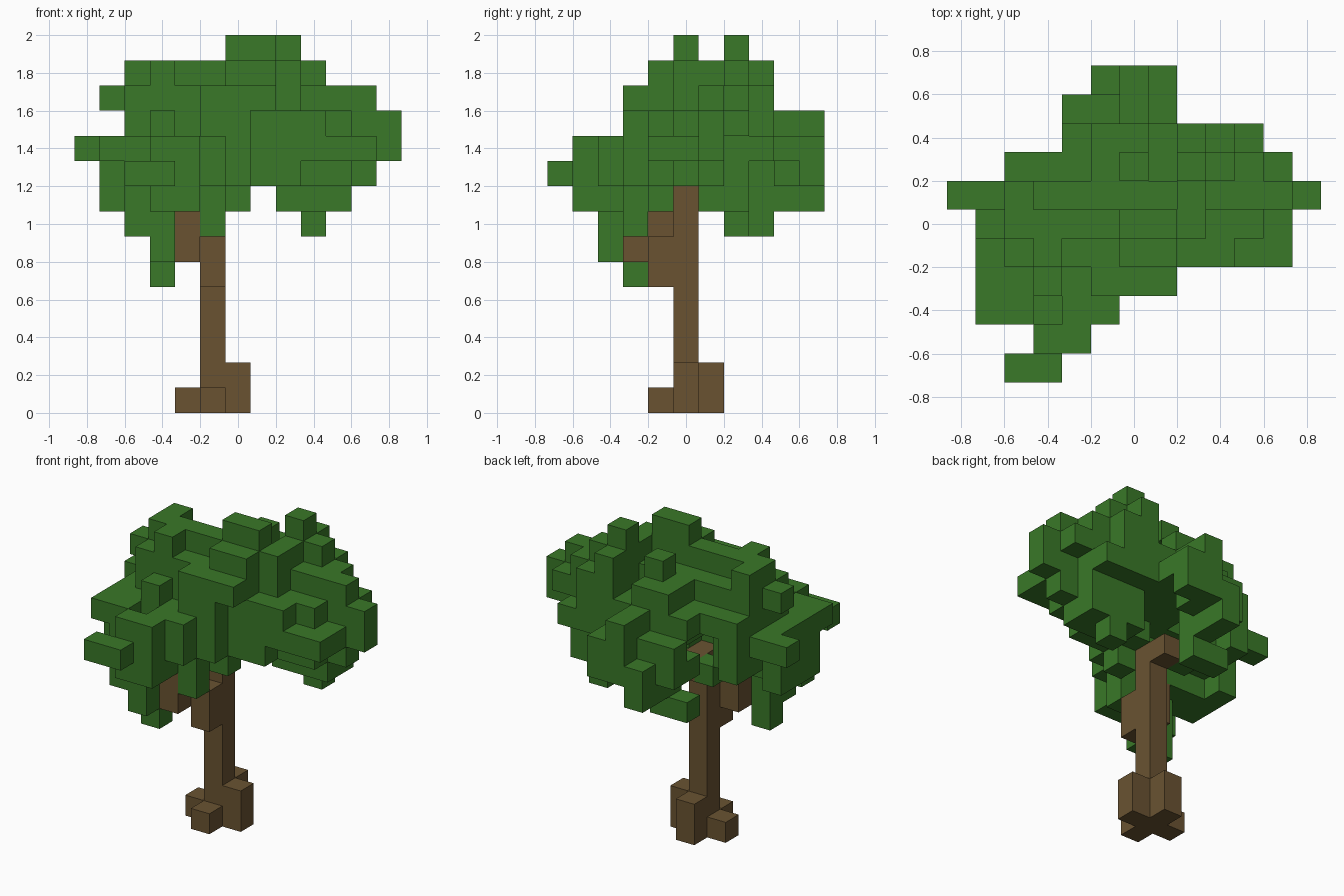
import bpy
import bmesh
import math
from mathutils import Vector

default_cube = bpy.data.objects.get("Cube")
if default_cube:
    bpy.data.objects.remove(default_cube, do_unlink=True)

CELL = 2 / 15
DIRECTIONS = [Vector(d) for d in ((1, 0, 0), (-1, 0, 0), (0, 1, 0),
                                  (0, -1, 0), (0, 0, 1), (0, 0, -1))]


def make_material(name, colour):
    material = bpy.data.materials.new(name)
    material.use_nodes = True
    rgba = (*colour, 1)
    material.diffuse_color = rgba
    shader = next(n for n in material.node_tree.nodes if n.type == 'BSDF_PRINCIPLED')
    shader.inputs["Base Color"].default_value = rgba
    shader.inputs["Roughness"].default_value = 0.9
    return material


def block_cells(blocks):
    """Cells covered by blocks given as inclusive x, y and z ranges."""
    return {(x, y, z)
            for x_min, x_max, y_min, y_max, z_min, z_max in blocks
            for x in range(x_min, x_max + 1)
            for y in range(y_min, y_max + 1)
            for z in range(z_min, z_max + 1)}


def add_cell_face(mesh, cell, direction):
    """Add one outward square on the given side of a cell."""
    centre = Vector(cell) + Vector((0, 0, 0.5)) + direction / 2
    side = Vector((direction.y, direction.z, direction.x))
    up = direction.cross(side)
    corners = [(-1, -1), (1, -1), (1, 1), (-1, 1)]
    mesh.faces.new([mesh.verts.new((centre + (side * a + up * b) / 2) * CELL)
                    for a, b in corners])


def build_part(name, cells, solid, material):
    """Skin a set of cells, leaving out faces hidden inside the tree."""
    mesh = bmesh.new()
    for cell in sorted(cells):
        for direction in DIRECTIONS:
            neighbour = tuple(int(v) for v in Vector(cell) + direction)
            if neighbour not in solid:
                add_cell_face(mesh, cell, direction)
    bmesh.ops.remove_doubles(mesh, verts=mesh.verts[:], dist=CELL / 100)
    bmesh.ops.dissolve_limit(mesh, angle_limit=math.radians(1),
                             verts=mesh.verts[:], edges=mesh.edges[:])
    data = bpy.data.meshes.new(name)
    mesh.to_mesh(data)
    mesh.free()
    data.materials.append(material)
    part = bpy.data.objects.new(name, data)
    bpy.context.collection.objects.link(part)
    return part


# Wood: trunk, four uneven roots, a forked branch and a rear stub
trunk = block_cells([(-1, -1, 0, 0, 0, 8)])
roots = block_cells([
    (-2, -2, 0, 0, 0, 0), (0, 0, 0, 0, 0, 1),
    (-1, -1, -1, -1, 0, 0), (-1, -1, 1, 1, 0, 1),
])
branch = block_cells([(-1, -1, -1, -1, 5, 6), (-2, -2, -2, -1, 6, 7)])
rear_stub = block_cells([(-1, -1, 1, 1, 8, 8)])

# Central mass of leaves and its crest
core_leaves = block_cells([
    (-4, 3, -1, 1, 10, 11), (-4, 3, 0, 1, 9, 9), (-4, 2, 0, 1, 12, 12),
    (-3, 2, 0, 0, 13, 13), (-3, -3, -1, -1, 13, 13), (-4, 1, -1, -1, 12, 12),
    (-2, 2, -1, -1, 9, 9), (0, 1, -1, -1, 13, 13), (-1, 1, -2, -2, 12, 12),
    (-2, 0, -2, -2, 9, 10), (-1, 0, -2, -2, 11, 11), (-1, -1, -2, -2, 7, 8),
    (0, 1, 0, 0, 14, 14), (0, 0, -1, -1, 8, 8),
])

# Rear clump
rear_leaves = block_cells([
    (-4, 3, 2, 2, 9, 11), (-1, 0, 3, 3, 12, 12), (-1, -1, 2, 2, 12, 12),
    (-2, 3, 3, 3, 10, 11), (-2, -1, 3, 4, 9, 9), (2, 3, 2, 3, 12, 12),
    (2, 2, 1, 3, 13, 13), (3, 3, 2, 2, 13, 13), (0, 0, 2, 2, 13, 13),
    (2, 2, 2, 2, 14, 14), (-2, 1, 4, 4, 10, 10), (0, 0, 4, 4, 9, 9),
    (0, 0, 4, 5, 11, 11), (0, 1, 5, 5, 9, 10), (-1, -1, 5, 5, 8, 9),
    (-2, -1, 3, 3, 7, 7), (-1, -1, 3, 4, 8, 8), (-2, -2, 1, 1, 8, 8),
])

# Clump on the +x side
left_leaves = block_cells([
    (3, 5, 1, 1, 12, 12), (4, 5, 1, 1, 9, 11), (3, 5, -1, 0, 10, 10),
    (4, 4, 0, 0, 11, 11), (5, 5, 2, 2, 11, 11), (4, 4, 2, 2, 9, 12),
    (6, 6, 1, 1, 10, 11), (4, 4, 0, 0, 9, 9), (4, 4, 3, 3, 10, 10),
    (2, 4, 1, 2, 8, 8), (3, 3, 2, 2, 7, 7),
])

# Clump on the -x side, drooping at the front
right_leaves = block_cells([
    (-5, -1, -3, -2, 10, 10), (-5, -5, -1, 1, 10, 10), (-6, -6, 1, 1, 10, 10),
    (-5, -5, 0, 0, 12, 12), (-4, -4, 0, 1, 13, 13), (-3, -3, -2, -2, 11, 11),
    (-3, -2, -4, -4, 8, 10), (-1, -1, -3, -3, 9, 10), (-4, -3, -5, -5, 9, 9),
    (-4, -2, -3, -1, 8, 9), (-5, -5, -2, 0, 8, 9), (-4, -3, -3, -3, 7, 7),
    (-3, -3, -3, -2, 6, 6), (-3, -3, -2, -2, 5, 7),
])

# Hollow under the crown behind the trunk, and a dip in the front slope
hollow = block_cells([
    (-2, -1, 0, 0, 9, 9), (-2, 1, 1, 2, 9, 9), (-3, -2, 2, 2, 9, 10),
    (-2, -2, 1, 1, 10, 10), (-2, -2, 3, 3, 10, 10), (-3, -3, -3, -3, 10, 10),
])

wood = trunk | roots | branch | rear_stub
leaves = (core_leaves | rear_leaves | left_leaves | right_leaves) - hollow - wood
solid = wood | leaves

bark_brown = make_material("bark brown", (0.142, 0.086, 0.031))
leaf_green = make_material("leaf green", (0.041, 0.188, 0.021))

for part_name, part_cells in (("trunk", trunk), ("roots", roots),
                              ("branch", branch), ("rear_stub", rear_stub)):
    build_part(part_name, part_cells, solid, bark_brown)
build_part("leaf_crown", leaves, solid, leaf_green)
